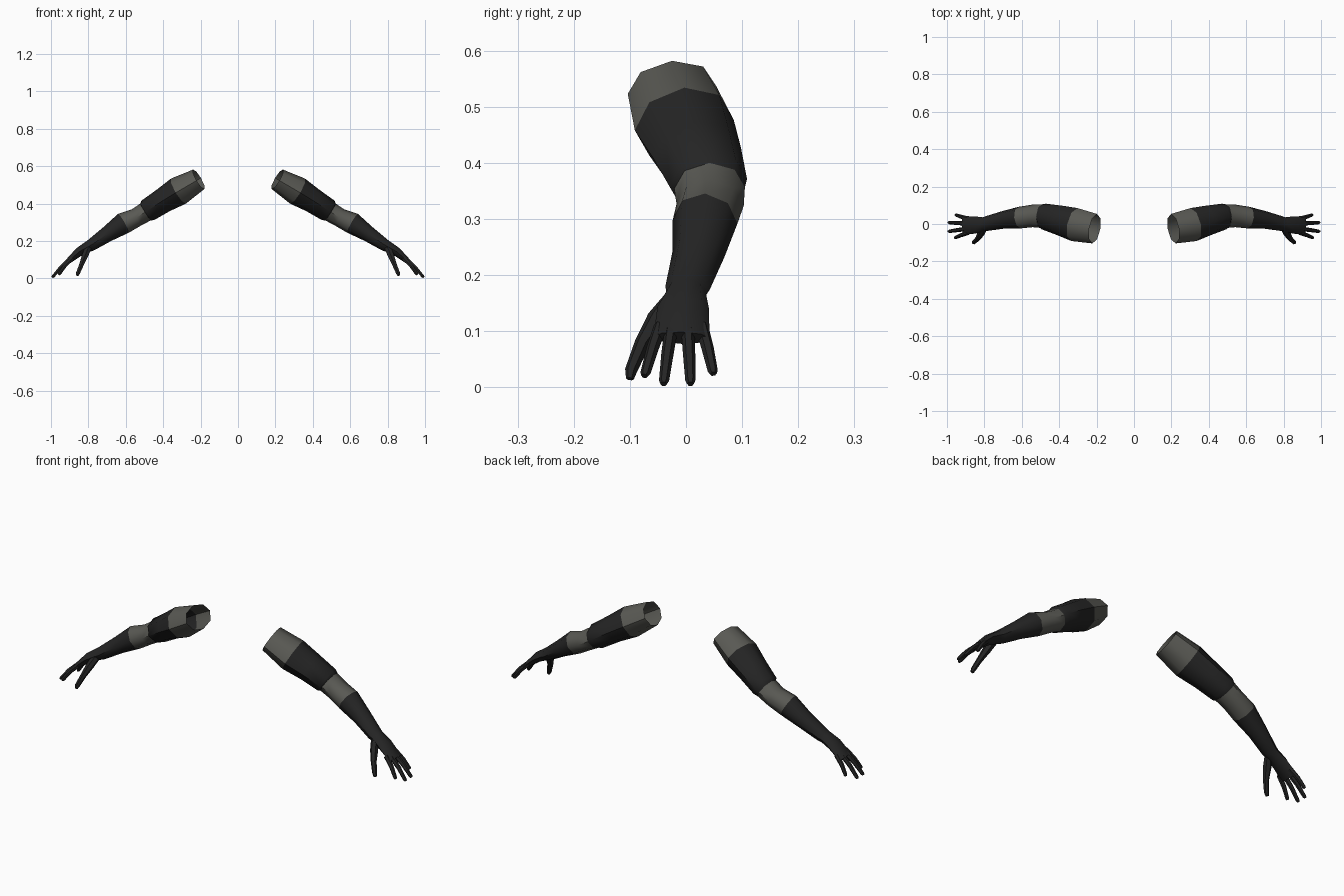
import bpy, math
from mathutils import Vector

cube = bpy.data.objects.get("Cube")
if cube:
    bpy.data.objects.remove(cube, do_unlink=True)


def material(name, colour):
    m = bpy.data.materials.new(name)
    m.use_nodes = True
    m.diffuse_color = (*colour, 1)
    m.node_tree.nodes["Principled BSDF"].inputs["Base Color"].default_value = (*colour, 1)
    return m


GREY = material("warm grey skin", (0.1, 0.1, 0.088))
BLACK = material("black cloth", (0.018, 0.018, 0.018))


def make_rings(path, sides):
    """Elliptical rings along a path of (x, y, z, half width, half height)."""
    points = [Vector(p[:3]) for p in path]
    rings = []
    for i, (p, s) in enumerate(zip(points, path)):
        t = (points[min(i + 1, len(path) - 1)] - points[max(i - 1, 0)]).normalized()
        y = Vector((0, 1, 0))
        side = (y - t * y.dot(t)).normalized()
        up = t.cross(side)
        rings.append([p + side * s[3] * math.cos(a) + up * s[4] * math.sin(a)
                      for a in (2 * math.pi * k / sides for k in range(sides))])
    return rings


def tube(name, rings, mat, cap=False):
    """Skin the rings and mirror the part onto the other arm."""
    n = len(rings[0])
    verts = [v for ring in rings for v in ring]
    faces = [(i * n + k, i * n + (k + 1) % n, (i + 1) * n + (k + 1) % n, (i + 1) * n + k)
             for i in range(len(rings) - 1) for k in range(n)]
    if cap:
        faces.append(tuple(range(len(verts) - n, len(verts))))
    mesh = bpy.data.meshes.new(name)
    mesh.from_pydata(verts, [], faces)
    mesh.materials.append(mat)
    ob = bpy.data.objects.new(name, mesh)
    bpy.context.collection.objects.link(ob)
    mod = ob.modifiers.new("Mirror", "MIRROR")
    mod.use_mirror_merge = False
    bpy.ops.object.select_all(action="DESELECT")
    ob.select_set(True)
    bpy.context.view_layer.objects.active = ob
    bpy.ops.object.shade_smooth_by_angle(angle=math.radians(50))
    return ob


# Whole arm from the open shoulder to the knuckles
arm = [
    (0.21, -0.025, 0.53, 0.08, 0.06),
    (0.318, -0.003, 0.467, 0.09, 0.078),
    (0.40, 0.02, 0.417, 0.08, 0.067),
    (0.482, 0.04, 0.364, 0.07, 0.062),
    (0.495, 0.042, 0.355, 0.063, 0.053),
    (0.545, 0.043, 0.325, 0.06, 0.05),
    (0.612, 0.034, 0.295, 0.058, 0.058),
    (0.70, 0.022, 0.236, 0.047, 0.042),
    (0.785, 0.003, 0.178, 0.04, 0.032),
    (0.805, 0.0, 0.168, 0.036, 0.029),
    (0.85, -0.005, 0.142, 0.046, 0.024),
    (0.912, -0.008, 0.088, 0.05, 0.014),
]
rings = make_rings(arm, 8)
tube("upper_arm", rings[0:2], GREY)
tube("sleeve", rings[1:5], BLACK)
tube("elbow", rings[4:7], GREY)
tube("glove", rings[6:], BLACK, cap=True)

# Fingers: base and tip, with a slight knuckle bend between them
fingers = {
    "index_finger": ((0.885, -0.046, 0.108), (0.959, -0.074, 0.02)),
    "middle_finger": ((0.895, -0.026, 0.106), (0.993, -0.04, 0.006)),
    "ring_finger": ((0.895, 0.003, 0.106), (0.993, 0.008, 0.006)),
    "little_finger": ((0.885, 0.028, 0.108), (0.955, 0.049, 0.024)),
}
for name, (base, tip) in fingers.items():
    a, b = Vector(base), Vector(tip)
    mid = a.lerp(b, 0.5) + Vector((0.003, 0, 0.004))
    near_tip = a.lerp(b, 0.94)
    path = [(*a, 0.012, 0.013), (*mid, 0.011, 0.011),
            (*near_tip, 0.009, 0.009), (*b, 0.006, 0.006)]
    tube(name, make_rings(path, 6), BLACK, cap=True)

# Thumb
thumb = [
    (0.80, -0.018, 0.165, 0.016, 0.02),
    (0.818, -0.05, 0.122, 0.02, 0.019),
    (0.835, -0.078, 0.078, 0.014, 0.014),
    (0.855, -0.098, 0.03, 0.011, 0.012),
    (0.86, -0.1, 0.015, 0.007, 0.008),
]
tube("thumb", make_rings(thumb, 6), BLACK, cap=True)
